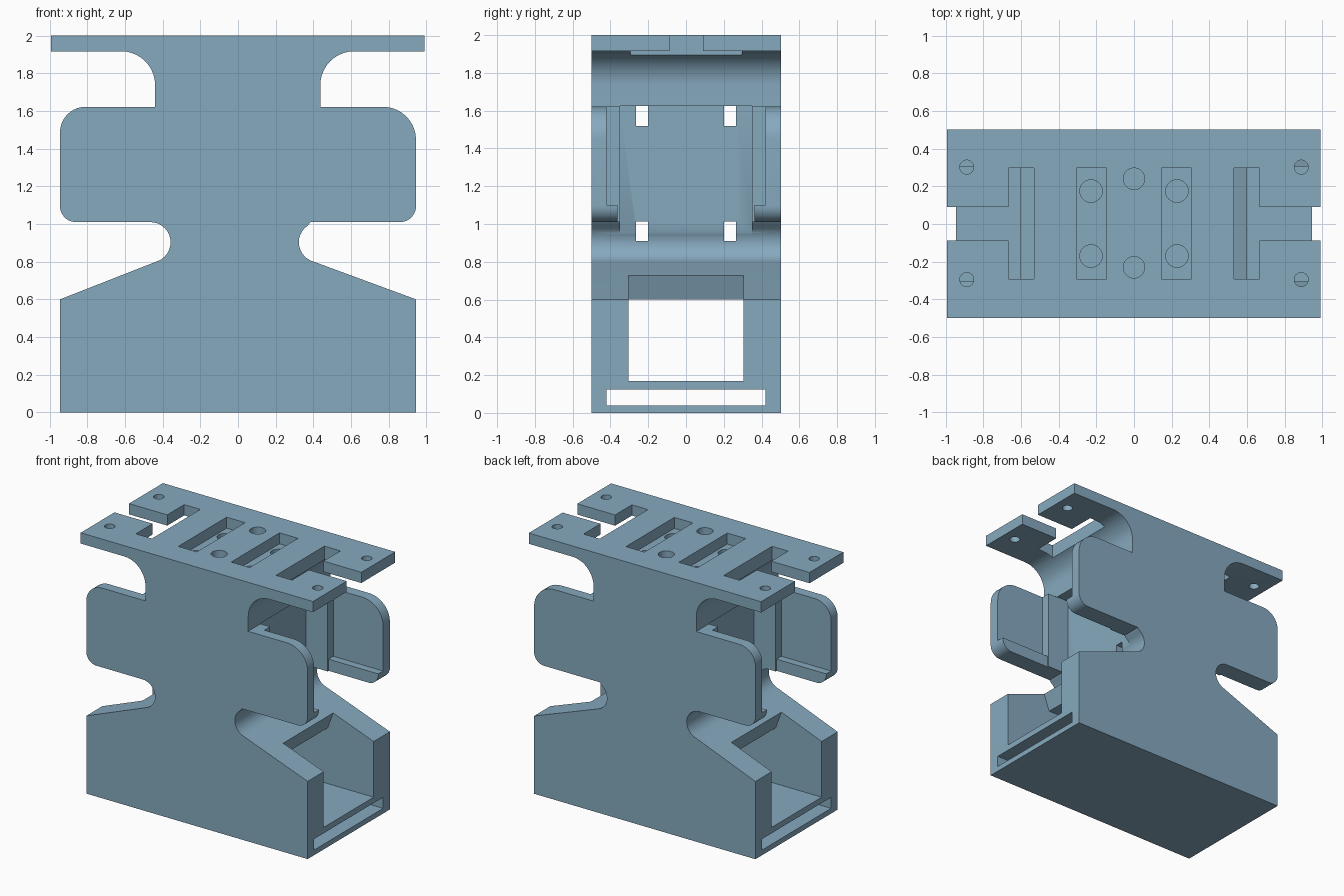
import bpy, bmesh, math

if "Cube" in bpy.data.objects:
    bpy.data.objects.remove(bpy.data.objects["Cube"])

blue = bpy.data.materials.new("steel_blue")
blue.diffuse_color = (0.24, 0.40, 0.52, 1)
blue.use_nodes = True
blue.node_tree.nodes["Principled BSDF"].inputs["Base Color"].default_value = blue.diffuse_color


def arc(cx, cz, r, a0, a1, n=10):
    """Points on an arc, angles in degrees."""
    return [(cx + r * math.cos(math.radians(a0 + (a1 - a0) * i / n)),
             cz + r * math.sin(math.radians(a0 + (a1 - a0) * i / n))) for i in range(n + 1)]


def extrude_profile(name, points, y0, y1):
    """Prism with an x-z profile, running from y0 to y1."""
    bm = bmesh.new()
    face = bm.faces.new([bm.verts.new((x, y0, z)) for x, z in points])
    ext = bmesh.ops.extrude_face_region(bm, geom=[face])
    for v in ext["geom"]:
        if isinstance(v, bmesh.types.BMVert):
            v.co.y = y1
    bmesh.ops.recalc_face_normals(bm, faces=bm.faces)
    mesh = bpy.data.meshes.new(name)
    bm.to_mesh(mesh)
    bm.free()
    mesh.materials.append(blue)
    obj = bpy.data.objects.new(name, mesh)
    bpy.context.collection.objects.link(obj)
    return obj


def cut(cutter):
    """Subtract a cutter from the body and delete it."""
    cutter.hide_render = True
    bpy.context.view_layer.objects.active = body
    mod = body.modifiers.new("cut", "BOOLEAN")
    mod.operation, mod.solver, mod.object = "DIFFERENCE", "EXACT", cutter
    bpy.ops.object.modifier_apply(modifier=mod.name)
    bpy.data.objects.remove(cutter)


def cut_box(x0, x1, y0, y1, z0, z1):
    x0, x1 = sorted((x0, x1))
    cut(extrude_profile("cutter", [(x0, z0), (x1, z0), (x1, z1), (x0, z1)], y0, y1))


def cut_hole(x, y, r, z0, z1):
    bpy.ops.mesh.primitive_cylinder_add(vertices=32, radius=r, depth=z1 - z0,
                                        location=(x, y, (z0 + z1) / 2))
    cut(bpy.context.object)


# Body silhouette: base, waist, clamp arms, neck and top plate
right = [(0.945, 0), (0.945, 0.6), (0.41, 0.797)]
right += arc(0.43, 0.903, 0.107, 255, 125, 12) + [(0.385, 1.01)]
right += arc(0.86, 1.095, 0.085, -90, 0) + arc(0.77, 1.447, 0.175, 0, 90)
right += [(0.437, 1.622)] + arc(0.617, 1.737, 0.18, 180, 90) + [(0.99, 1.917), (0.99, 2)]
left = [(-0.993, 2), (-0.993, 1.917)] + arc(-0.62, 1.737, 0.18, 90, 0) + [(-0.44, 1.622)]
left += arc(-0.81, 1.487, 0.135, 90, 180) + arc(-0.86, 1.095, 0.085, 180, 270)
left += arc(-0.465, 0.903, 0.107, 90, -69, 14) + [(-0.945, 0.6), (-0.945, 0)]
body = extrude_profile("mounting_bracket", right + left, -0.5, 0.503)

# Tunnel through the base, with angled mouths in the slopes
half = [(1.1, 0.17), (1.1, 0.85), (0.644, 0.85), (0.552, 0.6)]
cut(extrude_profile("tunnel", half + [(-x, z) for x, z in reversed(half)], -0.305, 0.305))

# Thin strap slot under the tunnel
cut_box(-1.1, 1.1, -0.42, 0.42, 0.04, 0.125)

for s in (-1, 1):
    # Pocket between the clamp arms, and thinned outer arms above a ledge
    cut_box(s * 0.335, s * 1.1, -0.35, 0.35, 0.91, 1.625)
    cut_box(s * 0.52, s * 1.1, -0.42, 0.42, 1.1, 1.75)
    cut_box(s * 0.52, s * 1.1, -0.362, 0.362, 0.95, 1.3)
    # T-shaped opening in the plate end
    cut_box(s * 0.53, s * 0.667, -0.293, 0.297, 1.8, 2.1)
    cut_box(s * 0.6, s * 1.1, -0.088, 0.09, 1.8, 2.1)
    # Shallow slot with two screw holes
    cut_box(s * 0.147, s * 0.305, -0.293, 0.297, 1.915, 2.1)
    for y in (-0.17, 0.175):
        cut_hole(s * 0.228, y, 0.06, 1.75, 2.1)
    # Corner screw holes in the plate
    for y in (-0.295, 0.302):
        cut_hole(s * 0.888, y, 0.037, 1.85, 2.1)
    # Centre screw hole
    cut_hole(0, s * 0.235 + 0.005, 0.057, 1.75, 2.1)

# Tie passages through the core, above and below its middle
for z0, z1 in ((0.911, 1.012), (1.52, 1.624)):
    for y0 in (-0.265, 0.2):
        cut_box(-1.1, 1.1, y0, y0 + 0.065, z0, z1)

bpy.ops.object.select_all(action="DESELECT")
body.select_set(True)
bpy.context.view_layer.objects.active = body
bpy.ops.object.shade_smooth_by_angle(angle=math.radians(30))
